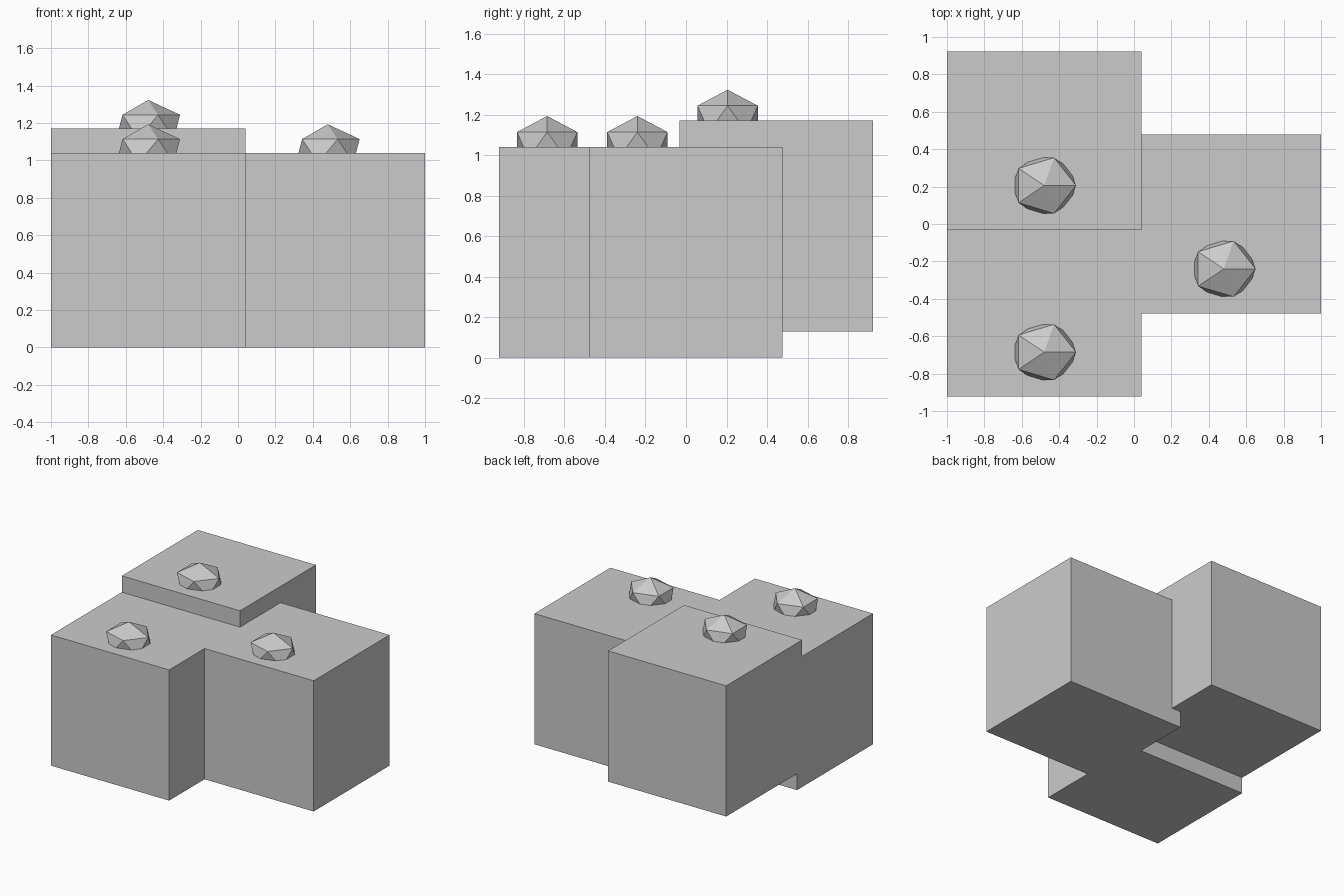
import bpy
import bmesh
from mathutils import Matrix, Vector

default_cube = bpy.data.objects.get("Cube")
if default_cube:
    bpy.data.objects.remove(default_cube, do_unlink=True)

# Single grey finish
grey = bpy.data.materials.new("plain_grey")
grey.use_nodes = True
colour = (0.6, 0.6, 0.6, 1)
grey.diffuse_color = colour
grey.node_tree.nodes["Principled BSDF"].inputs["Base Color"].default_value = colour

BLOCK = Vector((1.04, 0.955, 1.04))
KNOB = Vector((0.19, 0.175, 0.143))


def add_part(name, bm, location, size):
    bmesh.ops.transform(bm, matrix=Matrix.Diagonal(size.to_4d()), verts=bm.verts)
    mesh = bpy.data.meshes.new(name)
    bm.to_mesh(mesh)
    bm.free()
    mesh.materials.append(grey)
    obj = bpy.data.objects.new(name, mesh)
    obj.location = location
    bpy.context.collection.objects.link(obj)


def add_block(name, x, y, bottom):
    # Solid block
    bm = bmesh.new()
    bmesh.ops.create_cube(bm, size=1)
    add_part(name + "_block", bm, (x, y, bottom + BLOCK.z / 2), BLOCK)

    # Faceted knob, cut off just inside the block top
    bm = bmesh.new()
    bmesh.ops.create_icosphere(bm, subdivisions=1, radius=1)
    geometry = bm.verts[:] + bm.edges[:] + bm.faces[:]
    bmesh.ops.bisect_plane(bm, geom=geometry, plane_co=(0, 0, -0.1),
                           plane_no=(0, 0, 1), clear_inner=True)
    bmesh.ops.holes_fill(bm, edges=[e for e in bm.edges if e.is_boundary])
    add_part(name + "_knob", bm, (x, y - 0.24, bottom + BLOCK.z + 0.01), KNOB)


add_block("front_right", -0.48, -0.4455, 0)
add_block("front_left", 0.48, 0, 0)
add_block("raised_back", -0.48, 0.4455, 0.13)
